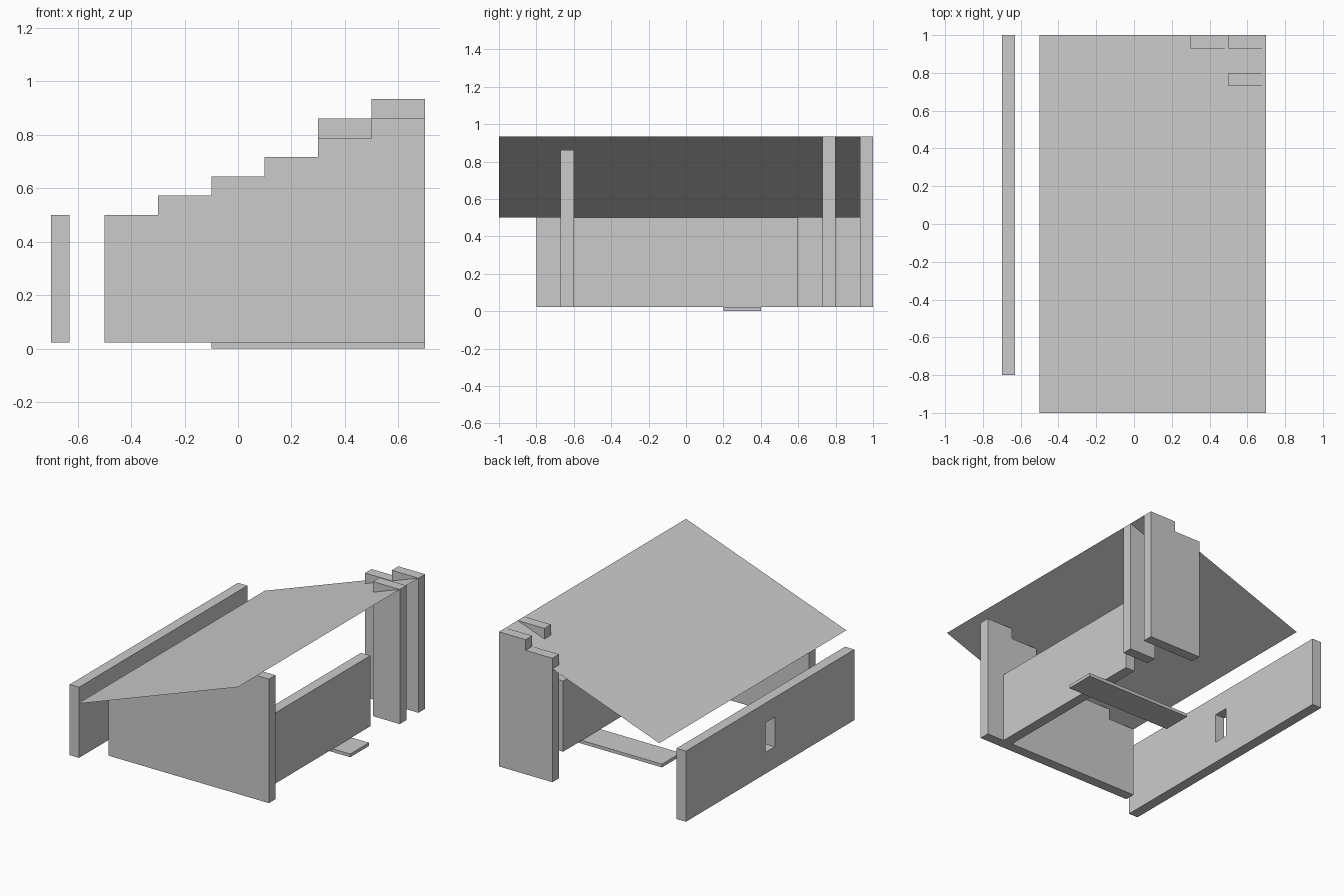
import bpy, bmesh
from mathutils import Vector

if "Cube" in bpy.data.objects:
    bpy.data.objects.remove(bpy.data.objects["Cube"])

BASE = 0.022      # underside of the walls / top of the floor plank
LOW = 0.5         # low wall height, also the low edge of the roof
HIGH = 0.933      # high edge of the roof
T = 0.07          # wall thickness
STEP = (HIGH - LOW) / 6


def finish(name, bm):
    bmesh.ops.recalc_face_normals(bm, faces=bm.faces)
    mesh = bpy.data.meshes.new(name)
    bm.to_mesh(mesh)
    bm.free()
    obj = bpy.data.objects.new(name, mesh)
    bpy.context.collection.objects.link(obj)
    return obj


def box(name, lo, hi):
    lo, hi = Vector(lo), Vector(hi)
    bm = bmesh.new()
    bmesh.ops.create_cube(bm, size=1)
    for v in bm.verts:
        v.co = (lo + hi) / 2 + v.co * (hi - lo)
    return finish(name, bm)


def stepped_wall(name, x0, y0, heights, tread=0.2):
    """Wall along x with one flat step per height, extruded by T in y."""
    pts = [(x0, BASE)]
    for i, h in enumerate(heights):
        pts += [(x0 + i * tread, h), (x0 + (i + 1) * tread, h)]
    pts.append((x0 + len(heights) * tread, BASE))
    bm = bmesh.new()
    face = bm.faces.new([bm.verts.new((x, y0, z)) for x, z in pts])
    ext = bmesh.ops.extrude_face_region(bm, geom=[face], use_keep_orig=True)
    verts = [g for g in ext["geom"] if isinstance(g, bmesh.types.BMVert)]
    bmesh.ops.translate(bm, verts=verts, vec=(0, T, 0))
    return finish(name, bm)


# Stepped walls: front gable and back corner
stepped_wall("front_wall", -0.5, -0.67, [LOW + i * STEP for i in range(6)])
stepped_wall("back_corner_wall", 0.3, 0.93, [HIGH - STEP, HIGH])

# Door-side pier and low right wall
box("back_pier", (0.5, 0.73, BASE), (0.7, 0.73 + T, HIGH))
box("right_low_wall", (0.5, -0.6, BASE), (0.5 + T, 0.6, LOW))

# Long left wall with a small window cut through it
left = box("left_wall", (-0.7, -0.8, BASE), (-0.7 + T, 1.0, LOW))
cutter = box("window_cutter", (-0.8, 0.05, 0.167), (-0.5, 0.15, 0.367))
cutter.hide_render = True
mod = left.modifiers.new("window", "BOOLEAN")
mod.operation = "DIFFERENCE"
mod.solver = "EXACT"
mod.object = cutter
deps = bpy.context.evaluated_depsgraph_get()
left.data = bpy.data.meshes.new_from_object(left.evaluated_get(deps))
left.modifiers.clear()
bpy.data.objects.remove(cutter)

# Floor plank
box("floor_plank", (-0.1, 0.2, 0), (0.7, 0.4, BASE))

# Thin sloping roof sheet
bm = bmesh.new()
bm.faces.new([bm.verts.new(p) for p in
              [(-0.5, -1, LOW), (0.7, -1, HIGH), (0.7, 1, HIGH), (-0.5, 1, LOW)]])
roof = finish("roof", bm)
if roof.data.polygons[0].normal.z < 0:
    roof.data.flip_normals()
